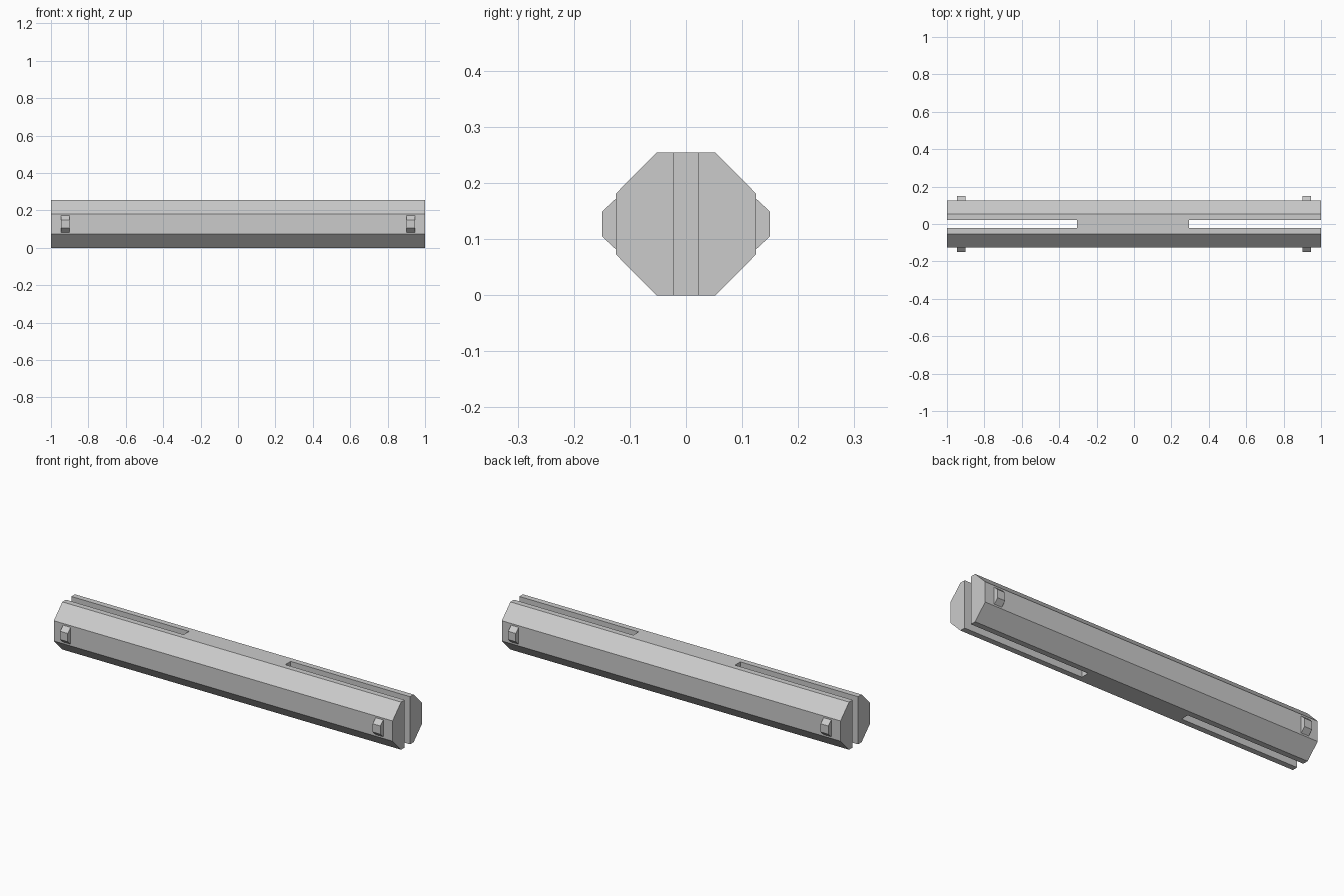
import bpy
import bmesh

cube = bpy.data.objects.get("Cube")
if cube:
    bpy.data.objects.remove(cube, do_unlink=True)

grey = bpy.data.materials.new("light grey")
grey.use_nodes = True
GREY = (0.6, 0.6, 0.6, 1)
grey.diffuse_color = GREY
grey.node_tree.nodes["Principled BSDF"].inputs["Base Color"].default_value = GREY

HEIGHT = 0.254
MID = HEIGHT / 2


def prism(name, profile, x0, x1):
    """Extrude a (y, z) profile along x from x0 to x1."""
    bm = bmesh.new()
    face = bm.faces.new([bm.verts.new((x0, y, z)) for y, z in profile])
    ext = bmesh.ops.extrude_face_region(bm, geom=[face])
    moved = [v for v in ext["geom"] if isinstance(v, bmesh.types.BMVert)]
    bmesh.ops.translate(bm, verts=moved, vec=(x1 - x0, 0, 0))
    # the starting face is kept as the near cap
    bmesh.ops.recalc_face_normals(bm, faces=bm.faces)
    mesh = bpy.data.meshes.new(name)
    bm.to_mesh(mesh)
    bm.free()
    mesh.materials.append(grey)
    obj = bpy.data.objects.new(name, mesh)
    bpy.context.collection.objects.link(obj)
    return obj


# Octagonal bar
quarter = [(0.053, MID), (0.125, 0.054)]
octagon = ([(y, MID + z) for y, z in quarter]
           + [(y, MID - z) for y, z in reversed(quarter)]
           + [(-y, MID - z) for y, z in quarter]
           + [(-y, MID + z) for y, z in reversed(quarter)])
bar = prism("octagonal_bar", octagon, -1, 1)

# Through slots running in from both ends
SLOT = 0.0225
slot_profile = [(-SLOT, -0.1), (SLOT, -0.1), (SLOT, 0.4), (-SLOT, 0.4)]
for name, x0, x1 in (("right_slot_cutter", -1.1, -0.305),
                     ("left_slot_cutter", 0.295, 1.1)):
    cutter = prism(name, slot_profile, x0, x1)
    cutter.hide_render = True
    mod = bar.modifiers.new(name, "BOOLEAN")
    mod.operation = "DIFFERENCE"
    mod.solver = "EXACT"
    mod.object = cutter
    bpy.context.view_layer.objects.active = bar
    bpy.ops.object.modifier_apply(modifier=name)
    bpy.data.objects.remove(cutter, do_unlink=True)

# Bevelled side lugs, one near each end on front and back
for end, x in (("right", -0.923), ("left", 0.923)):
    for side, s in (("front", -1), ("back", 1)):
        lug = [(s * 0.115, MID - 0.045), (s * 0.125, MID - 0.045),
               (s * 0.15, MID - 0.022), (s * 0.15, MID + 0.022),
               (s * 0.125, MID + 0.045), (s * 0.115, MID + 0.045)]
        prism(f"{side}_{end}_lug", lug, x - 0.0225, x + 0.0225)
